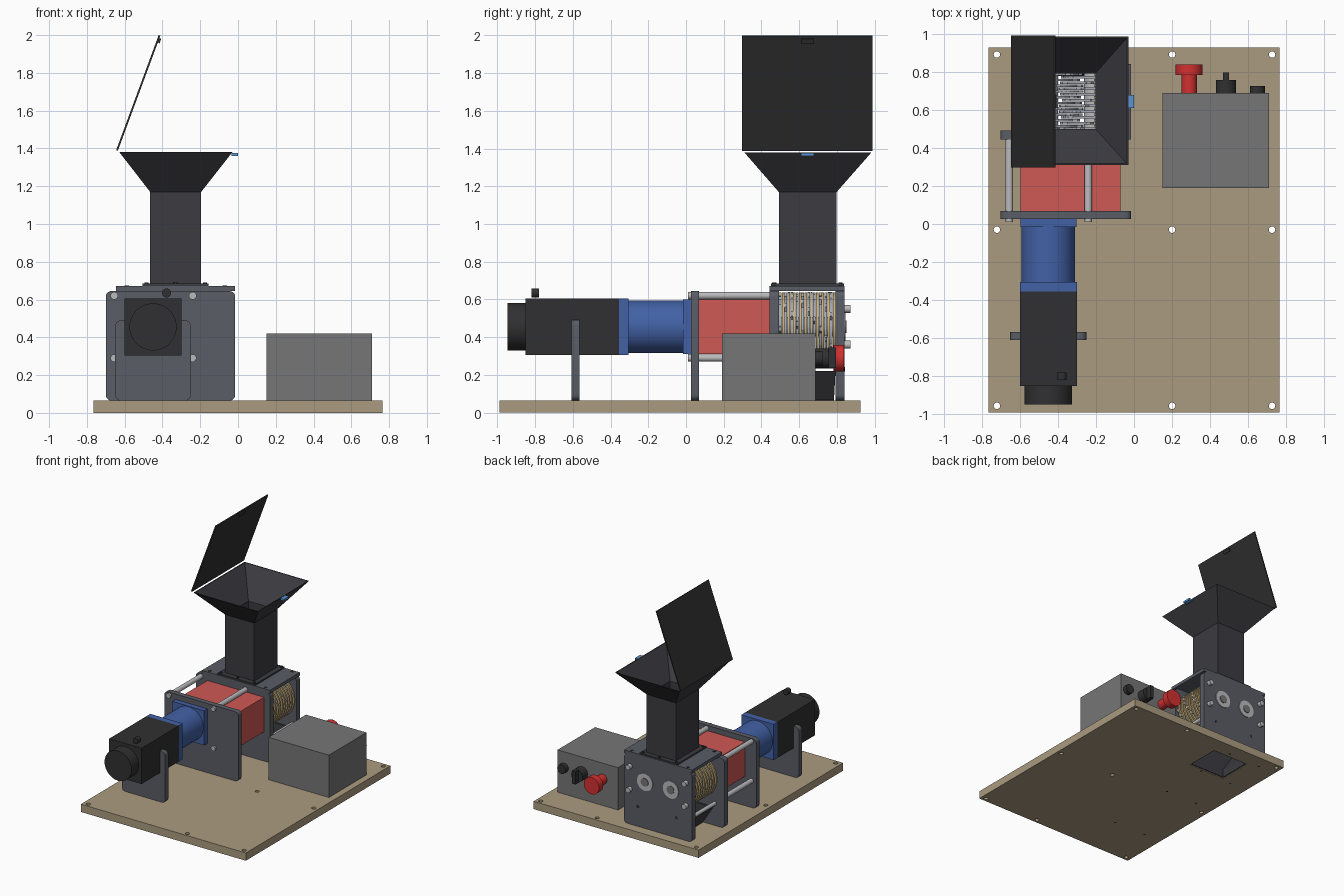
import bpy, bmesh
from math import sin, cos, pi
from mathutils import Vector

if "Cube" in bpy.data.objects:
    bpy.data.objects.remove(bpy.data.objects["Cube"])

def mat(name, r, g, b):
    m = bpy.data.materials.new(name)
    m.diffuse_color = (r, g, b, 1)
    m.use_nodes = True
    m.node_tree.nodes["Principled BSDF"].inputs["Base Color"].default_value = m.diffuse_color
    return m

WOOD = mat("wood", .41, .33, .215)
STEEL = mat("plate_steel", .10, .11, .13)
DARK = mat("dark_sheet", .045, .044, .052)
BLACK = mat("black", .03, .03, .032)
SILVER = mat("silver", .5, .5, .52)
RED = mat("guard_red", .62, .10, .09)
STOP = mat("stop_red", .65, .03, .03)
BLUE = mat("gearbox_blue", .055, .12, .38)
LATCH = mat("latch_blue", .1, .3, .65)
GREY = mat("box_grey", .18, .18, .185)
TAN = mat("comb_tan", .6, .45, .22)
BLADE = mat("blade_grey", .38, .40, .45)

def finish(name, bm, m, smooth=False):
    bmesh.ops.recalc_face_normals(bm, faces=bm.faces)
    me = bpy.data.meshes.new(name)
    bm.to_mesh(me)
    bm.free()
    ob = bpy.data.objects.new(name, me)
    bpy.context.collection.objects.link(ob)
    me.materials.append(m)
    if smooth:
        bpy.ops.object.select_all(action='DESELECT')
        ob.select_set(True)
        bpy.context.view_layer.objects.active = ob
        bpy.ops.object.shade_smooth_by_angle(angle=0.6)
    return ob

def prisms(name, items, m, axis='y', smooth=False):
    """Extrude outlines (points, start, end) along an axis into one object."""
    bm = bmesh.new()
    for pts, a, b in items:
        put = (lambda u, v, t: (u, t, v)) if axis == 'y' else (lambda u, v, t: (u, v, t))
        lo = [bm.verts.new(put(u, v, a)) for u, v in pts]
        hi = [bm.verts.new(put(u, v, b)) for u, v in pts]
        bm.faces.new(lo)
        bm.faces.new(hi)
        for i in range(len(pts)):
            j = (i + 1) % len(pts)
            bm.faces.new((lo[i], lo[j], hi[j], hi[i]))
    return finish(name, bm, m, smooth)

def rect(x0, x1, z0, z1):
    return [(x0, z0), (x1, z0), (x1, z1), (x0, z1)]

def rounded(x0, x1, z0, z1, r=.03, n=5):
    pts = []
    for k, (cx, cz) in enumerate(rect(x0 + r, x1 - r, z0 + r, z1 - r)):
        for i in range(n + 1):
            t = pi + k * pi / 2 + i * pi / 2 / n
            pts.append((cx + r * cos(t), cz + r * sin(t)))
    return pts

def circle(x, z, r, n=32):
    return [(x + r * cos(2 * pi * i / n), z + r * sin(2 * pi * i / n)) for i in range(n)]

def box(name, x0, x1, y0, y1, z0, z1, m):
    return prisms(name, [(rect(x0, x1, z0, z1), y0, y1)], m)

def cyl(name, x, z, r, y0, y1, m, n=32):
    return prisms(name, [(circle(x, z, r, n), y0, y1)], m, smooth=True)

def sheet_tube(name, levels, m, t=.008):
    """Hollow rectangular duct through levels (x0, x1, y0, y1, z) with wall t."""
    inner = [(a + t, b - t, c + t, d - t, z) for a, b, c, d, z in reversed(levels)]
    bm = bmesh.new()
    rings = [[bm.verts.new((x, y, l[4])) for x, y in rect(*l[:4])] for l in levels + inner]
    for k, r in enumerate(rings):
        s = rings[(k + 1) % len(rings)]
        for i in range(4):
            j = (i + 1) % 4
            bm.faces.new((r[i], r[j], s[j], s[i]))
    return finish(name, bm, m)

def cut(ob, cutter):
    mod = ob.modifiers.new("cut", 'BOOLEAN')
    mod.object, mod.operation, mod.solver = cutter, 'DIFFERENCE', 'EXACT'
    bpy.context.view_layer.objects.active = ob
    bpy.ops.object.modifier_apply(modifier=mod.name)
    bpy.data.objects.remove(cutter)

# Base board with mounting holes and discharge opening
base = box("base_board", -.765, .765, -.989, .926, 0, .065, WOOD)
holes = [(circle(x, y, .017, 20), -.1, .2) for x in (-.72, .20, .725) for y in (.89, -.03, -.955)]
holes.append((rect(-.505, -.165, .49, .785), -.1, .2))
cut(base, prisms("hole_cutter", holes, BLACK, 'z'))
prisms("base_screws", [(circle(x, y, .009, 12), -.0005, .03) for x in (-.6, -.3)
                       for y in (-.587, .047, .468, .818)], BLACK, 'z')

# Vertical plates
for name, x0, y0, y1 in (("front_plate", -.70, .026, .069), ("middle_plate", -.70, .444, .492),
                         ("back_plate", -.645, .794, .841)):
    prisms(name, [(rounded(x0, -.015, .065, .645), y0, y1)], STEEL, smooth=True)

# Top plate and hopper flange, both open in the middle
SX0, SX1, SY0, SY1 = -.465, -.195, .492, .799
def frame(name, x0, x1, y0, y1, z0, z1, m):
    ob = box(name, x0, x1, y0, y1, z0, z1, m)
    cut(ob, box("frame_cutter", SX0 + .008, SX1 - .008, SY0 + .008, SY1 - .008, z0 - .1, z1 + .1, m))
frame("top_plate", -.645, -.015, .444, .841, .645, .672, STEEL)
frame("hopper_flange", -.505, -.155, .45, .837, .672, .684, DARK)
prisms("flange_bolts", [(circle(x, y, .011, 12), .672, .69) for x in (-.485, -.33, -.175)
                        for y in (.468, .82)], BLACK, 'z')
prisms("top_plate_bolts", [(circle(x, y, .012, 12), .66, .675) for x in (-.59, -.07)
                           for y in (.468, .818)], BLACK, 'z')

# Hopper: shaft and flared mouth
sheet_tube("hopper", [(SX0, SX1, SY0, SY1, .684), (SX0, SX1, SY0, SY1, 1.17),
                      (-.628, -.03, .309, .984, 1.38)], DARK)
# Open lid, lid catch and latch
lid = [(-.645, 1.391), (-.636, 1.388), (-.411, 1.997), (-.420, 2.0)]
prisms("lid", [(lid, .298, .989)], BLACK)
prisms("lid_catch", [([(-.43, 1.965), (-.415, 1.955), (-.407, 1.98), (-.42, 1.985)], .61, .68)], BLACK)
box("latch", -.034, 0, .61, .678, 1.36, 1.376, LATCH)

# Discharge chute below the cutters
sheet_tube("discharge_chute", [(-.505, -.165, .493, .785, .004), (-.505, -.165, .493, .785, .07),
                               (-.60, -.06, .493, .793, .22)], DARK)

# Interleaved cutter discs and fixed combs on two shafts
AX, BX, CZ = -.45, -.21, .455
def toothed(cx, phase, teeth=6):
    pts = []
    for k in range(teeth):
        for f, r in ((0, .186), (.12, .182), (.2, .16), (.4, .162), (.6, .165), (.8, .168), (.97, .17)):
            t = 2 * pi * (k + f) / teeth + phase
            s = 1 if cx == AX else -1
            pts.append((cx + s * r * cos(t), CZ + r * sin(t)))
    return pts

def comb(cx, side):
    arc = [-pi / 2 + pi * i / 20 for i in range(21)]
    return ([(cx + side * .183 * cos(t), CZ + .183 * sin(t)) for t in arc] +
            [(cx + side * .07 * cos(t), CZ + .07 * sin(t)) for t in reversed(arc)])

N = 20
step = (.794 - .492) / N
discs, combs = [], []
for i in range(N):
    y = .492 + i * step
    cx, other, side = (AX, BX, 1) if i % 2 else (BX, AX, -1)
    discs.append((toothed(cx, i * .15), y + .001, y + step - .001))
    combs.append((comb(other, side), y + .001, y + step - .001))
prisms("cutter_discs", discs, BLADE)
prisms("fixed_combs", combs, TAN, smooth=True)
for name, x in (("left", AX), ("right", BX)):
    cyl(name + "_cutter_shaft", x, CZ, .052, .30, .80, SILVER)
    cyl(name + "_bearing", x, CZ, .072, .80, .847, SILVER)
    cyl(name + "_shaft_end", x, CZ, .034, .80, .852, GREY)

# Bolts on the back plate
prisms("back_bolts", [(circle(x, z, .021, 16), .80, .873) for x in (-.59, -.07) for z in (.55, .36)],
       SILVER, smooth=True)
prisms("back_screws", [(circle(x, z, .012, 12), .80, .843) for x in (-.50, -.14) for z in (.23,)], BLACK)
prisms("lower_tie_rods", [(circle(x, .25, .016, 16), .49, .80) for x in (-.61, -.05)], SILVER, smooth=True)

# Spacer rods and coupling guard
prisms("spacer_rods", [(circle(x, z, .02, 24), .01, .46) for x in (-.655, -.24) for z in (.62, .29)],
       SILVER, smooth=True)
box("coupling_guard", -.595, -.07, .069, .444, .31, .60, RED)

# Gearbox
MX = -.45
box("gearbox_front_flange", -.60, -.30, -.355, -.305, .305, .605, BLUE)
cyl("gearbox_body", MX, CZ, .14, -.305, -.016, BLUE, 48)
box("gearbox_rear_flange", -.597, -.303, -.016, .026, .31, .60, BLUE)

# Motor, fan cover and cable gland
box("motor", -.60, -.30, -.85, -.355, .305, .605, BLACK)
cyl("motor_fan_cover", MX, CZ, .125, -.947, -.85, BLACK, 48)
cyl("cable_gland", -.378, .635, .024, -.82, -.78, BLACK, 20)

# U-shaped motor cradle
U = rounded(-.65, -.25, .065, .49)
cradle = prisms("motor_cradle", [(U, -.608, -.566)], STEEL, smooth=True)
cut(cradle, box("cradle_cutter", -.60, -.30, -.7, -.5, .305, .7, STEEL))

# Control box with emergency stop, selector and push button
box("control_box", .15, .71, .19, .687, .065, .42, GREY)
cyl("stop_stem", .29, .288, .04, .68, .79, STOP)
cyl("stop_cap", .29, .288, .071, .783, .838, STOP)
cyl("selector_base", .483, .288, .053, .68, .755, BLACK)
box("selector_handle", .468, .498, .75, .796, .235, .345, BLACK)
cyl("push_button", .648, .288, .039, .68, .725, BLACK)
